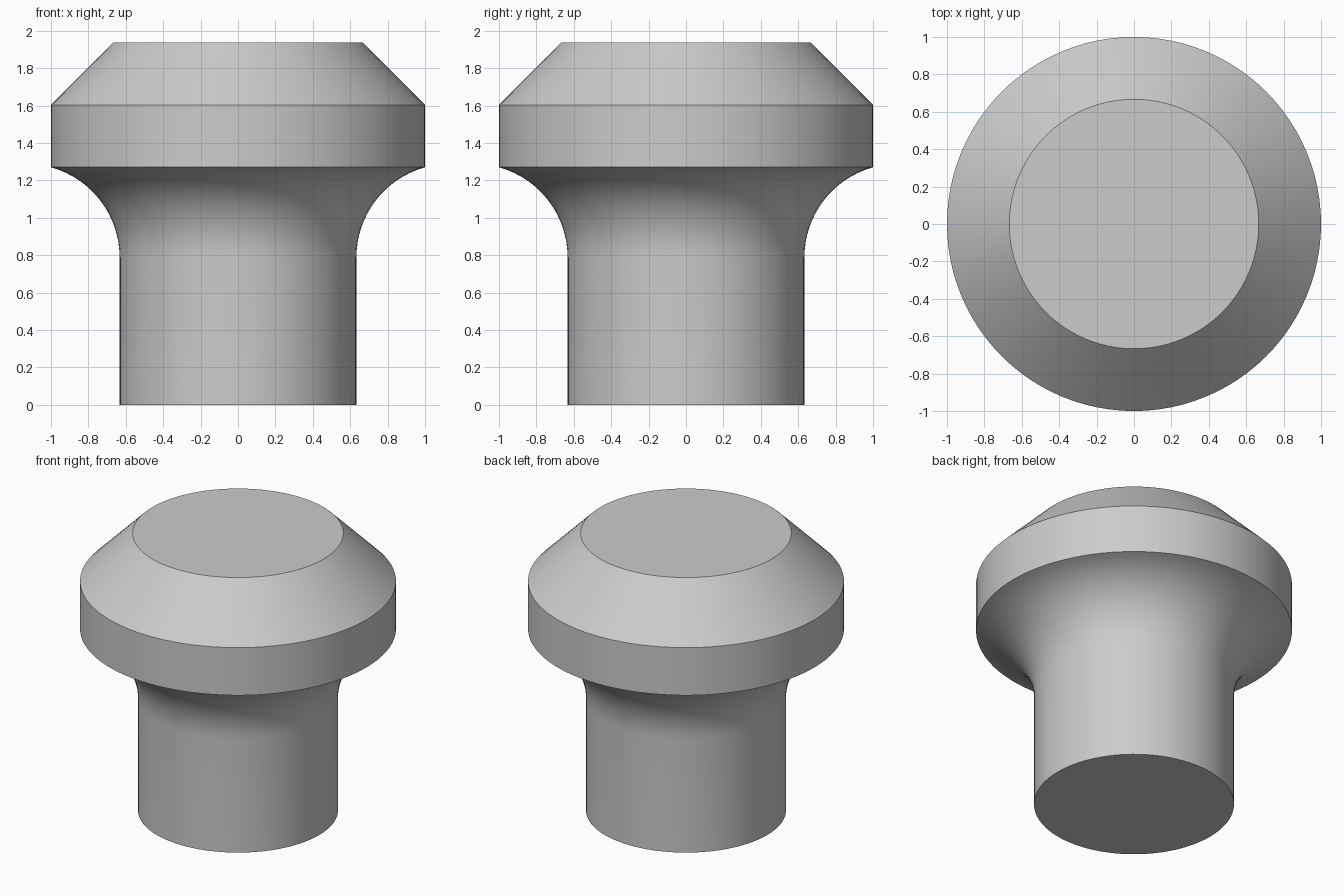
import bpy, bmesh, math
from mathutils import Matrix, Vector

cube = bpy.data.objects.get("Cube")
if cube:
    bpy.data.objects.remove(cube, do_unlink=True)

# Single plain grey material
grey = bpy.data.materials.new("plain_grey")
grey.use_nodes = True
colour = (0.6, 0.6, 0.6, 1.0)
grey.diffuse_color = colour
grey.node_tree.nodes["Principled BSDF"].inputs["Base Color"].default_value = colour

# Profile: straight stem, flared fillet, cylindrical rim, chamfered top
stem_r, rim_r, top_r = 0.633, 1.0, 0.667
rim_z, chamfer_z, top_z = 1.27, 1.603, 1.937
fillet = 0.5
sweep = math.acos(1 - (rim_r - stem_r) / fillet)
flare_z = rim_z - fillet * math.sin(sweep)
STEPS, SEGMENTS = 16, 96

profile = [(0, 0), (stem_r, 0)]
for i in range(STEPS + 1):
    a = sweep * i / STEPS
    profile.append((stem_r + fillet * (1 - math.cos(a)), flare_z + fillet * math.sin(a)))
profile += [(rim_r, chamfer_z), (top_r, top_z), (0, top_z)]


def lathe(name, points):
    """Revolve a profile of (radius, height) points about the z axis."""
    bm = bmesh.new()
    rings = []
    for r, z in points[1:-1]:
        rings.append([bm.verts.new(Matrix.Rotation(math.tau * k / SEGMENTS, 3, 'Z')
                                   @ Vector((r, 0, z))) for k in range(SEGMENTS)])
    for low, high in zip(rings, rings[1:]):
        for k in range(SEGMENTS):
            n = (k + 1) % SEGMENTS
            bm.faces.new((low[k], low[n], high[n], high[k]))
    bm.faces.new(rings[0][::-1])
    bm.faces.new(rings[-1])
    mesh = bpy.data.meshes.new(name)
    bm.to_mesh(mesh)
    bm.free()
    mesh.materials.append(grey)
    obj = bpy.data.objects.new(name, mesh)
    bpy.context.collection.objects.link(obj)
    return obj


# Mushroom-shaped knob
knob = lathe("flared_knob", profile)
bpy.ops.object.select_all(action='DESELECT')
knob.select_set(True)
bpy.context.view_layer.objects.active = knob
bpy.ops.object.shade_smooth_by_angle(angle=math.radians(30))
